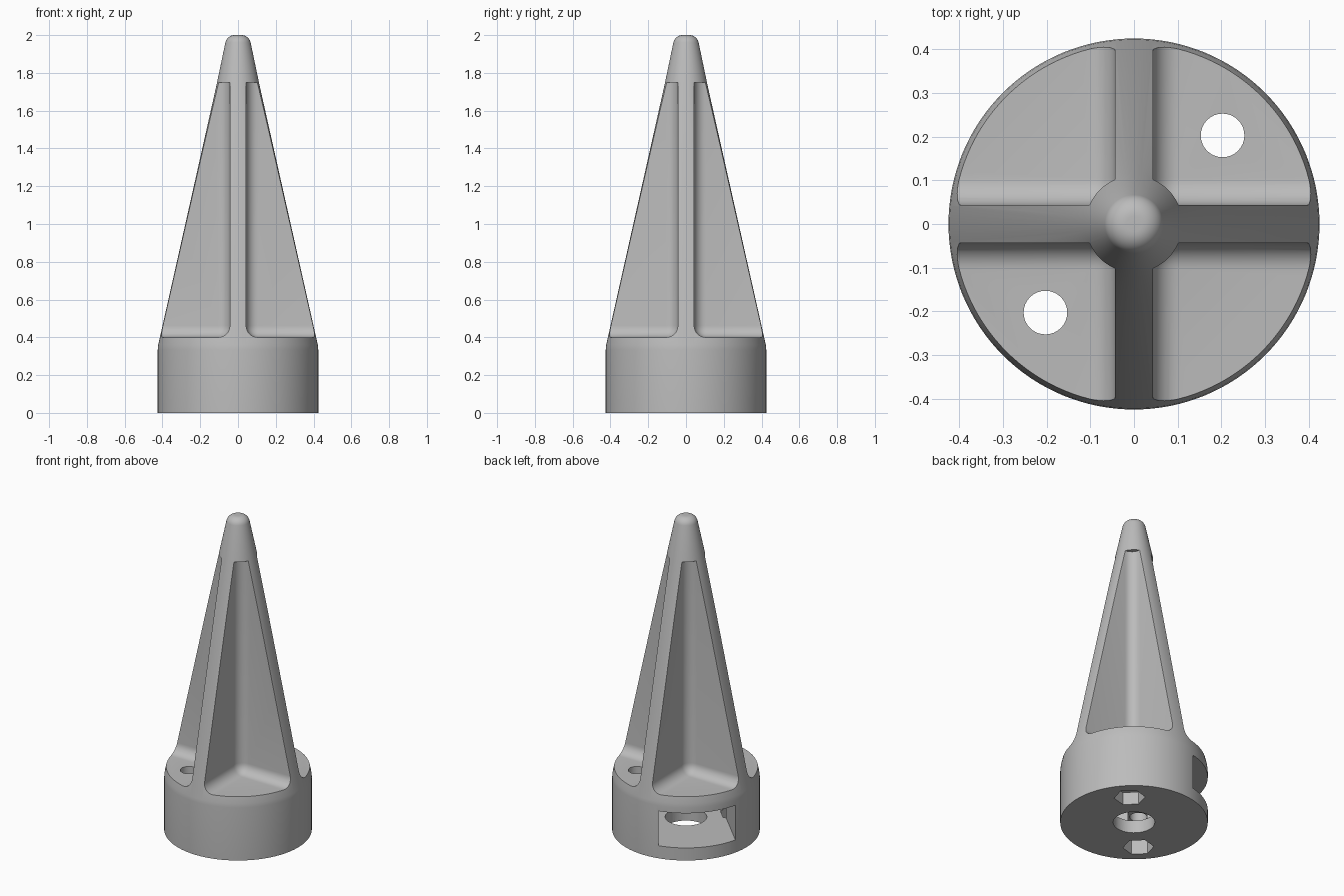
import bpy, bmesh, math
from mathutils import Matrix, Vector

old = bpy.data.objects.get("Cube")
if old:
    bpy.data.objects.remove(old, do_unlink=True)

grey = bpy.data.materials.new("plain_grey")
grey.use_nodes = True
colour = (0.5, 0.5, 0.5, 1)
grey.diffuse_color = colour
grey.node_tree.nodes["Principled BSDF"].inputs["Base Color"].default_value = colour


def make_object(name, bm):
    bmesh.ops.recalc_face_normals(bm, faces=bm.faces)
    mesh = bpy.data.meshes.new(name)
    bm.to_mesh(mesh)
    bm.free()
    mesh.materials.append(grey)
    obj = bpy.data.objects.new(name, mesh)
    bpy.context.collection.objects.link(obj)
    return obj


def prism(name, outline, low, high, spin=0):
    """Upright prism from a flat outline, turned about the z axis."""
    bm = bmesh.new()
    face = bm.faces.new([bm.verts.new((x, y, low)) for x, y in outline])
    up = bmesh.ops.extrude_face_region(bm, geom=[face])["geom"]
    verts = [v for v in up if isinstance(v, bmesh.types.BMVert)]
    bmesh.ops.translate(bm, verts=verts, vec=(0, 0, high - low))
    bmesh.ops.rotate(bm, verts=bm.verts, matrix=Matrix.Rotation(spin, 3, "Z"))
    return make_object(name, bm)


def ring(radius, sides, centre=(0, 0)):
    turn = math.tau / sides
    return [(centre[0] + radius * math.cos(i * turn),
             centre[1] + radius * math.sin(i * turn)) for i in range(sides)]


# Turned body: cylindrical foot, long cone, rounded tip
def turned_body():
    tip_r, slope = 0.05, math.atan(0.2234)
    profile = [(0, 0), (0.425, 0), (0.425, 0.335), (0.4225, 0.36)]
    start = (0.1128, 1.74)
    profile.append(start)
    for i in range(9):
        a = slope + (math.pi / 2 - slope) * i / 8
        profile.append((0.018 + tip_r * math.cos(a), 2 - tip_r + tip_r * math.sin(a)))
    profile.append((0, 2))
    bm = bmesh.new()
    verts = [bm.verts.new((r, 0, z)) for r, z in profile]
    edges = [bm.edges.new(pair) for pair in zip(verts, verts[1:])]
    bmesh.ops.spin(bm, geom=verts + edges, cent=(0, 0, 0), axis=(0, 0, 1),
                   angle=math.tau, steps=128, use_merge=False)
    bmesh.ops.remove_doubles(bm, verts=bm.verts, dist=0.0001)
    return make_object("finned_spike", bm)


# Quadrant pocket with filleted inner corner and floor
def pocket(spin):
    inner, outer, low, high = 0.043, 0.7, 0.4, 1.75
    bm = bmesh.new()
    bmesh.ops.create_cube(bm, size=1)
    for v in bm.verts:
        v.co = Vector((inner if v.co.x < 0 else outer,
                       inner if v.co.y < 0 else outer,
                       low if v.co.z < 0 else high))

    def is_inner(e):
        mid = (e.verts[0].co + e.verts[1].co) / 2
        return [mid.x < inner + 0.01, mid.y < inner + 0.01, mid.z < low + 0.01].count(True) == 2

    bmesh.ops.bevel(bm, geom=[e for e in bm.edges if is_inner(e)], offset=0.062,
                    offset_type="OFFSET", segments=8, profile=0.5, affect="EDGES")
    bmesh.ops.rotate(bm, verts=bm.verts, matrix=Matrix.Rotation(spin, 3, "Z"))
    return make_object("pocket_cutter", bm)


body = turned_body()
cutters = [pocket(i * math.pi / 2) for i in range(4)]

# Side slot with a hexagonal end, and the hole in its floor
half = 0.225
slot = [(0.7, -half), (0.7, half), (-0.13, half), (-0.26, 0), (-0.13, -half)]
cutters.append(prism("slot_cutter", slot, 0.08, 0.3, math.radians(135)))
cutters.append(prism("centre_hole_cutter", ring(0.12, 48), -0.1, 0.2))

# Two fixing holes with hexagonal recesses underneath
for side in (1, -1):
    spot = (0, side * 0.287)
    spin = math.radians(-45)
    cutters.append(prism("fixing_hole_cutter", ring(0.05, 32, spot), -0.1, 0.6, spin))
    cutters.append(prism("nut_recess_cutter", ring(0.09, 6, spot), -0.1, 0.2, spin))

bpy.context.view_layer.objects.active = body
for cutter in cutters:
    cutter.hide_render = True
    mod = body.modifiers.new("cut", "BOOLEAN")
    mod.operation = "DIFFERENCE"
    mod.solver = "EXACT"
    mod.object = cutter
    bpy.ops.object.modifier_apply(modifier=mod.name)
    bpy.data.objects.remove(cutter, do_unlink=True)

bpy.ops.object.select_all(action="DESELECT")
body.select_set(True)
bpy.ops.object.shade_smooth_by_angle(angle=math.radians(30))
